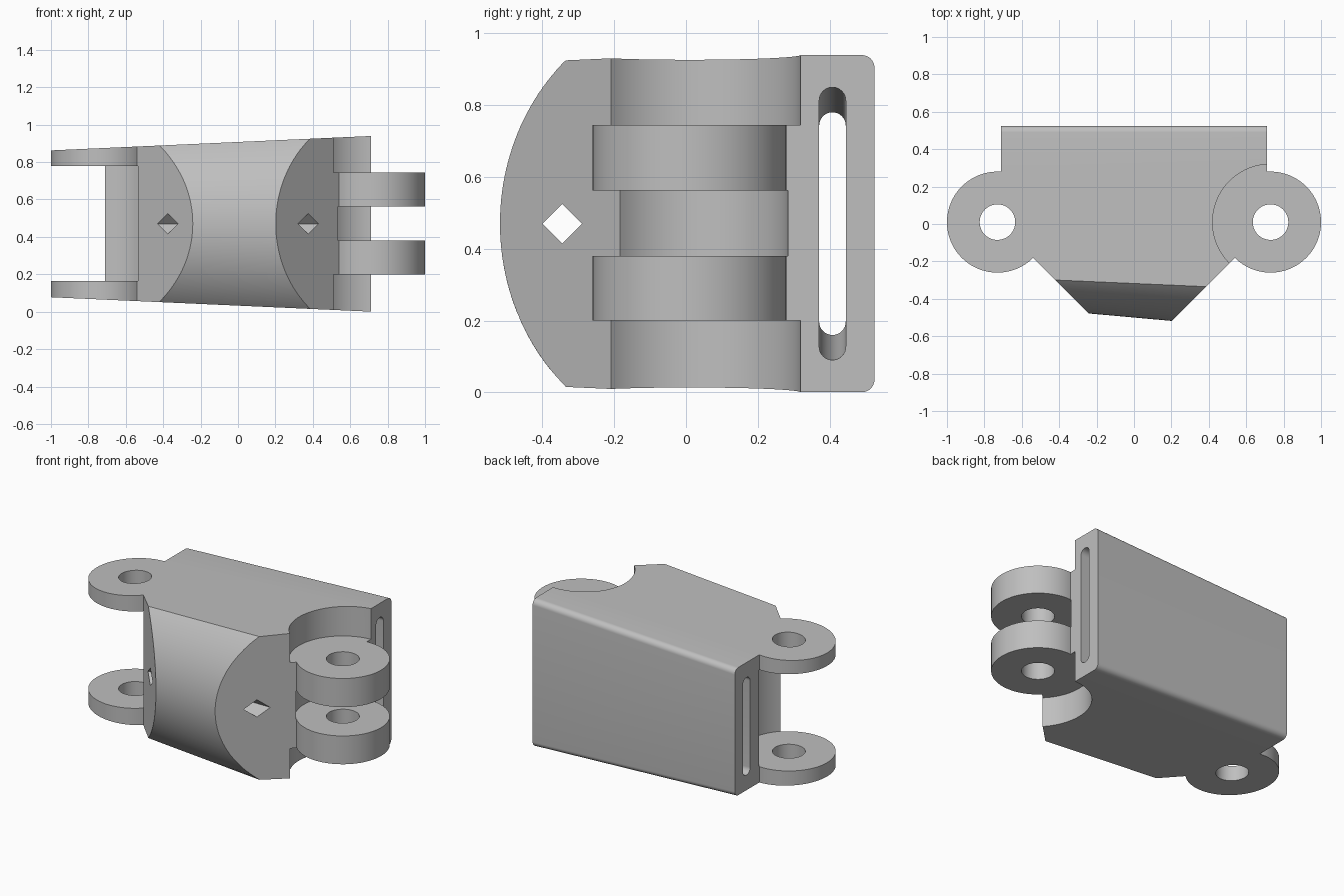
import bpy, bmesh
from math import sin, cos, pi, radians, asin

if "Cube" in bpy.data.objects:
    bpy.data.objects.remove(bpy.data.objects["Cube"], do_unlink=True)

MID = 0.47            # height of the symmetry plane
PIN_X, PIN_Y = 0.73, 0.01
EYE_R, HOLE_R, CLEAR_R, POCKET_R = 0.27, 0.095, 0.275, 0.31

grey = bpy.data.materials.new("plain grey")
grey.use_nodes = True
grey.diffuse_color = (0.52, 0.52, 0.52, 1)
grey.node_tree.nodes["Principled BSDF"].inputs["Base Color"].default_value = (0.52, 0.52, 0.52, 1)


def loft(name, ring_a, ring_b):
    """Closed solid between two rings with equal point counts."""
    bm = bmesh.new()
    a = [bm.verts.new(p) for p in ring_a]
    b = [bm.verts.new(p) for p in ring_b]
    bm.faces.new(a)
    bm.faces.new(b)
    n = len(a)
    for i in range(n):
        j = (i + 1) % n
        bm.faces.new((a[i], a[j], b[j], b[i]))
    bmesh.ops.recalc_face_normals(bm, faces=bm.faces)
    mesh = bpy.data.meshes.new(name)
    bm.to_mesh(mesh)
    bm.free()
    mesh.materials.append(grey)
    ob = bpy.data.objects.new(name, mesh)
    bpy.context.collection.objects.link(ob)
    return ob


def arc(cx, cy, r, start, end, n):
    return [(cx + r * cos(start + (end - start) * i / n),
             cy + r * sin(start + (end - start) * i / n)) for i in range(n + 1)]


def upright(name, outline, z0, z1):
    return loft(name, [(x, y, z0) for x, y in outline], [(x, y, z1) for x, y in outline])


def drum(name, side, r, z0, z1):
    return upright(name, arc(side * PIN_X, PIN_Y, r, 0, 2 * pi, 96)[:-1], z0, z1)


def combine(target, tool, operation):
    mod = target.modifiers.new(operation, "BOOLEAN")
    mod.operation = operation
    mod.solver = "EXACT"
    mod.object = tool
    bpy.context.view_layer.objects.active = target
    bpy.ops.object.modifier_apply(modifier=mod.name)
    bpy.data.objects.remove(tool, do_unlink=True)


def body_section(x):
    """Bowed front, flat back with rounded corners, tapering along x."""
    h = 0.4375 + 0.045 * x
    tip, edge = -0.5 - 0.09 * x, -0.318 - 0.044 * x
    sag = edge - tip
    r = (h * h + sag * sag) / (2 * sag)
    half = asin(h / r)
    pts = arc(tip + r, 0, r, pi - half, pi + half, 48)
    c = 0.035
    pts += arc(0.525 - c, -h + c, c, -pi / 2, 0, 8)
    pts += arc(0.525 - c, h - c, c, 0, pi / 2, 8)
    return [(x, y, MID + z) for y, z in pts]


def slot_section(x):
    r, half = 0.037, 0.345 + 0.049 * x
    pts = arc(0.408, half - r, r, 0, pi, 16) + arc(0.408, r - half, r, pi, 2 * pi, 16)
    return [(x, y, MID + z) for y, z in pts]


def diamond_section(x):
    return [(x, -0.345 + 0.055 * cos(a), MID + 0.055 * sin(a))
            for a in (0, pi / 2, pi, 3 * pi / 2)]


# Plan outline with a hinge eye on each side
left_half = [(-0.71, 0.7)]
left_half += arc(-PIN_X, PIN_Y, EYE_R, radians(86), radians(315), 64)
left_half += [(-0.11, -0.61)]
plan = left_half + [(-x, y) for x, y in reversed(left_half)]
link = upright("hinge_link", plan, -0.3, 1.3)

# Tapered side shape
combine(link, loft("taper", body_section(-1.1), body_section(1.1)), "INTERSECT")

# Gap between the two left eyes
combine(link, drum("left_gap", -1, CLEAR_R, 0.165, 0.78), "DIFFERENCE")

# Pockets around the two right eyes
for r, z0, z1 in ((POCKET_R, -0.4, 0.2), (CLEAR_R, 0.38, 0.563), (POCKET_R, 0.745, 1.4)):
    combine(link, drum("right_pocket", 1, r, z0, z1), "DIFFERENCE")

# Pin holes
for side in (-1, 1):
    combine(link, drum("pin_hole", side, HOLE_R, -0.5, 1.5), "DIFFERENCE")

# Strap slot and diamond channel running from side to side
combine(link, loft("slot", slot_section(-1.2), slot_section(1.2)), "DIFFERENCE")
combine(link, loft("diamond", diamond_section(-1.2), diamond_section(1.2)), "DIFFERENCE")

# Smooth curved faces, keep edges sharp
bpy.ops.object.select_all(action="DESELECT")
link.select_set(True)
bpy.context.view_layer.objects.active = link
bpy.ops.object.shade_smooth_by_angle(angle=radians(25))
